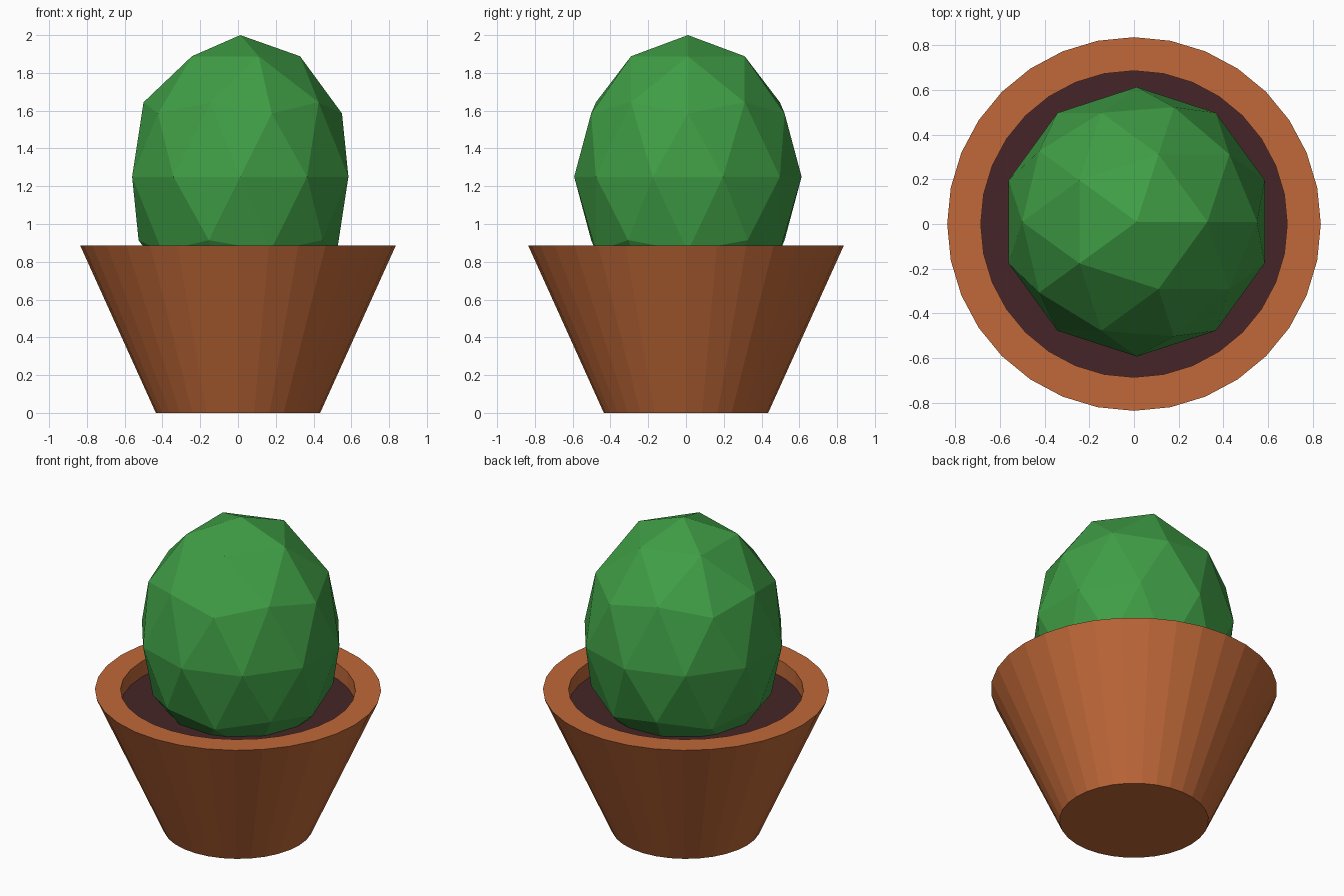
import bpy, bmesh
from mathutils import Matrix

if "Cube" in bpy.data.objects:
    bpy.data.objects.remove(bpy.data.objects["Cube"])

SIDES = 32
RIM_Z, SOIL_Z = 0.885, 0.785
BASE_R, RIM_R, INNER_R = 0.435, 0.835, 0.685


def material(name, rgb):
    mat = bpy.data.materials.new(name)
    mat.diffuse_color = (*rgb, 1)
    mat.use_nodes = True
    mat.node_tree.nodes["Principled BSDF"].inputs["Base Color"].default_value = mat.diffuse_color
    return mat


def add_object(name, bm, mat):
    mesh = bpy.data.meshes.new(name)
    bm.normal_update()
    bm.to_mesh(mesh)
    bm.free()
    mesh.materials.append(mat)
    obj = bpy.data.objects.new(name, mesh)
    bpy.context.collection.objects.link(obj)
    return obj


# Pot: tapered cone with a flat rim and a straight-walled recess
bm = bmesh.new()
bmesh.ops.create_cone(bm, cap_ends=True, segments=SIDES, radius1=BASE_R,
                      radius2=RIM_R, depth=RIM_Z,
                      matrix=Matrix.Translation((0, 0, RIM_Z / 2)))
top = max(bm.faces, key=lambda f: f.calc_center_median().z)
ring = bmesh.ops.extrude_discrete_faces(bm, faces=[top])["faces"][0]
bmesh.ops.scale(bm, vec=(INNER_R / RIM_R, INNER_R / RIM_R, 1), verts=ring.verts)
inner = bmesh.ops.extrude_discrete_faces(bm, faces=[ring])["faces"][0]
bmesh.ops.translate(bm, vec=(0, 0, SOIL_Z - 0.02 - RIM_Z), verts=inner.verts)
add_object("pot", bm, material("terracotta", (0.53, 0.14, 0.04)))

# Soil: disc filling the recess
bm = bmesh.new()
bmesh.ops.create_circle(bm, cap_ends=True, segments=SIDES, radius=INNER_R,
                        matrix=Matrix.Translation((0, 0, SOIL_Z)))
add_object("soil", bm, material("soil", (0.06, 0.018, 0.02)))

# Cactus: faceted, stretched ball, slightly off centre
bm = bmesh.new()
bmesh.ops.create_icosphere(bm, subdivisions=2, radius=1)
cactus = add_object("cactus", bm, material("cactus_green", (0.05, 0.34, 0.06)))
cactus.location = (0.012, 0.01, 1.25)
cactus.scale = (0.602, 0.602, 0.75)
